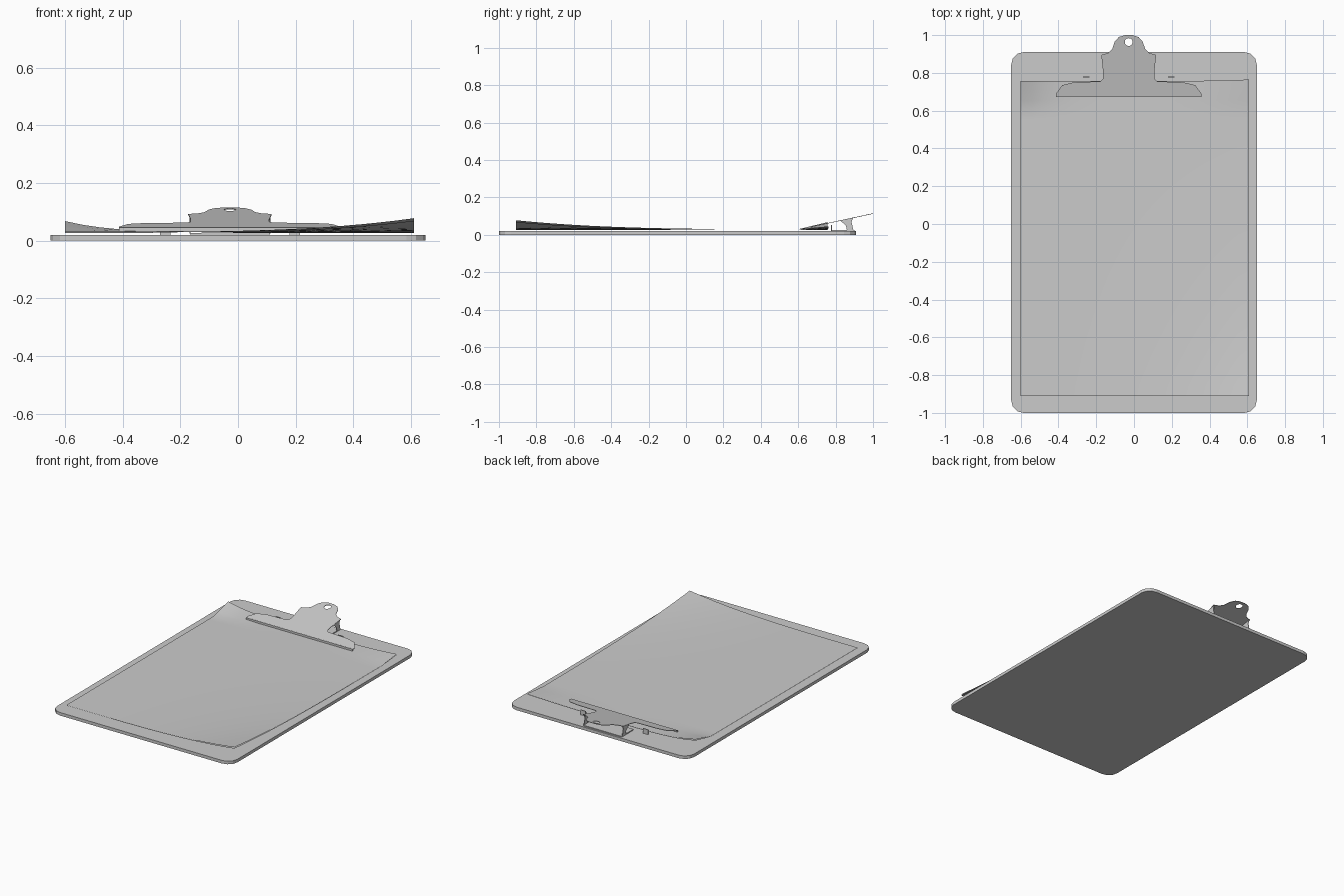
import bpy, bmesh, math
from mathutils import Vector

if "Cube" in bpy.data.objects:
    bpy.data.objects.remove(bpy.data.objects["Cube"])

CX = -0.028                      # clip centre line


def add(name, bm):
    bmesh.ops.recalc_face_normals(bm, faces=bm.faces)
    me = bpy.data.meshes.new(name)
    bm.to_mesh(me)
    bm.free()
    ob = bpy.data.objects.new(name, me)
    bpy.context.collection.objects.link(ob)
    return ob


def prism(name, pts, offset):
    """Closed solid from a planar outline pushed along an offset."""
    bm = bmesh.new()
    f = bm.faces.new([bm.verts.new(p) for p in pts])
    ext = bmesh.ops.extrude_face_region(bm, geom=[f], use_keep_orig=True)
    verts = [g for g in ext["geom"] if isinstance(g, bmesh.types.BMVert)]
    bmesh.ops.translate(bm, verts=verts, vec=Vector(offset))
    return add(name, bm)


def box(name, x0, x1, y0, y1, z0, z1):
    return prism(name, [(x0, y0, z0), (x1, y0, z0), (x1, y1, z0), (x0, y1, z0)],
                 (0, 0, z1 - z0))


# Board with rounded corners
r, outline = 0.065, []
for cx, cy, a0 in ((0.65 - r, 0.91 - r, 0), (-0.65 + r, 0.91 - r, 90),
                   (-0.65 + r, -1 + r, 180), (0.65 - r, -1 + r, 270)):
    for i in range(4):
        a = math.radians(a0 + 30 * i)
        outline.append((cx + r * math.cos(a), cy + r * math.sin(a), 0))
prism("board", outline, (0, 0, 0.02))


# Curled paper sheets
def sheet(name, z, curl):
    bm = bmesh.new()
    bmesh.ops.create_grid(bm, x_segments=20, y_segments=32, size=0.5)
    for v in bm.verts:
        u, w = v.co.x + 0.5, 0.5 - v.co.y
        x, y = -0.6 + 1.21 * u, 0.757 - 1.667 * w
        t = max(0, (y - 0.6) / 0.157)
        lift = 0.048 * (u * w) ** 3.5
        lift += t * (0.038 * (1 - u) ** 8 + 0.016 * u ** 5)
        v.co = (x, y + 0.008 * t * u ** 8, z + curl * lift)
    ob = add(name, bm)
    for p in ob.data.polygons:
        p.use_smooth = True


sheet("top_paper", 0.030, 1.0)
sheet("lower_paper", 0.026, 0.9)


# Clip lever: sloped plate with hanging hole
def slope(y):
    return 0.044 + 0.215 * (y - 0.675)


half = [(0.385, 0.675), (0.385, 0.69), (0.352, 0.735), (0.29, 0.75),
        (0.15, 0.755), (0.136, 0.77), (0.136, 0.81), (0.145, 0.895),
        (0.11, 0.905), (0.088, 0.925), (0.074, 0.965), (0.052, 0.99),
        (0.02, 1.0)]
loop = half + [(-x, y) for x, y in reversed(half)]
hole = [(0.021 * math.cos(k * math.pi / 6), 0.963 + 0.021 * math.sin(k * math.pi / 6))
        for k in range(12)]
cu = bpy.data.curves.new("clip_lever", "CURVE")
cu.dimensions, cu.fill_mode, cu.extrude = "2D", "BOTH", 0.0015
for pts in (loop, hole):
    sp = cu.splines.new("POLY")
    sp.points.add(len(pts) - 1)
    for p, (x, y) in zip(sp.points, pts):
        p.co = (x + CX, y, 0, 1)
    sp.use_cyclic_u = True
lever = bpy.data.objects.new("clip_lever", cu)
bpy.context.collection.objects.link(lever)
bpy.context.view_layer.objects.active = lever
lever.select_set(True)
bpy.ops.object.convert(target="MESH")
for v in lever.data.vertices:
    v.co.z += slope(v.co.y)

# Jaw lip pressing on the paper
box("jaw_lip", CX - 0.385, CX + 0.385, 0.672, 0.677, 0.032, 0.045)

# Base plate, side flaps and stop tabs
box("clip_base", CX - 0.137, CX + 0.137, 0.775, 0.9, 0.02, 0.026)
for side, s in (("left", -1), ("right", 1)):
    prism("side_flap_" + side,
          [(CX + s * 0.14, y, z) for y, z in
           ((0.825, slope(0.825)), (0.895, slope(0.895)), (0.885, 0.07),
            (0.895, 0.025), (0.86, 0.025), (0.855, 0.05))],
          (-s * 0.004, 0, 0))
    tx = CX + s * 0.225
    box("stop_tab_" + side, tx - 0.018, tx + 0.018, 0.775, 0.78, 0.02, 0.052)
